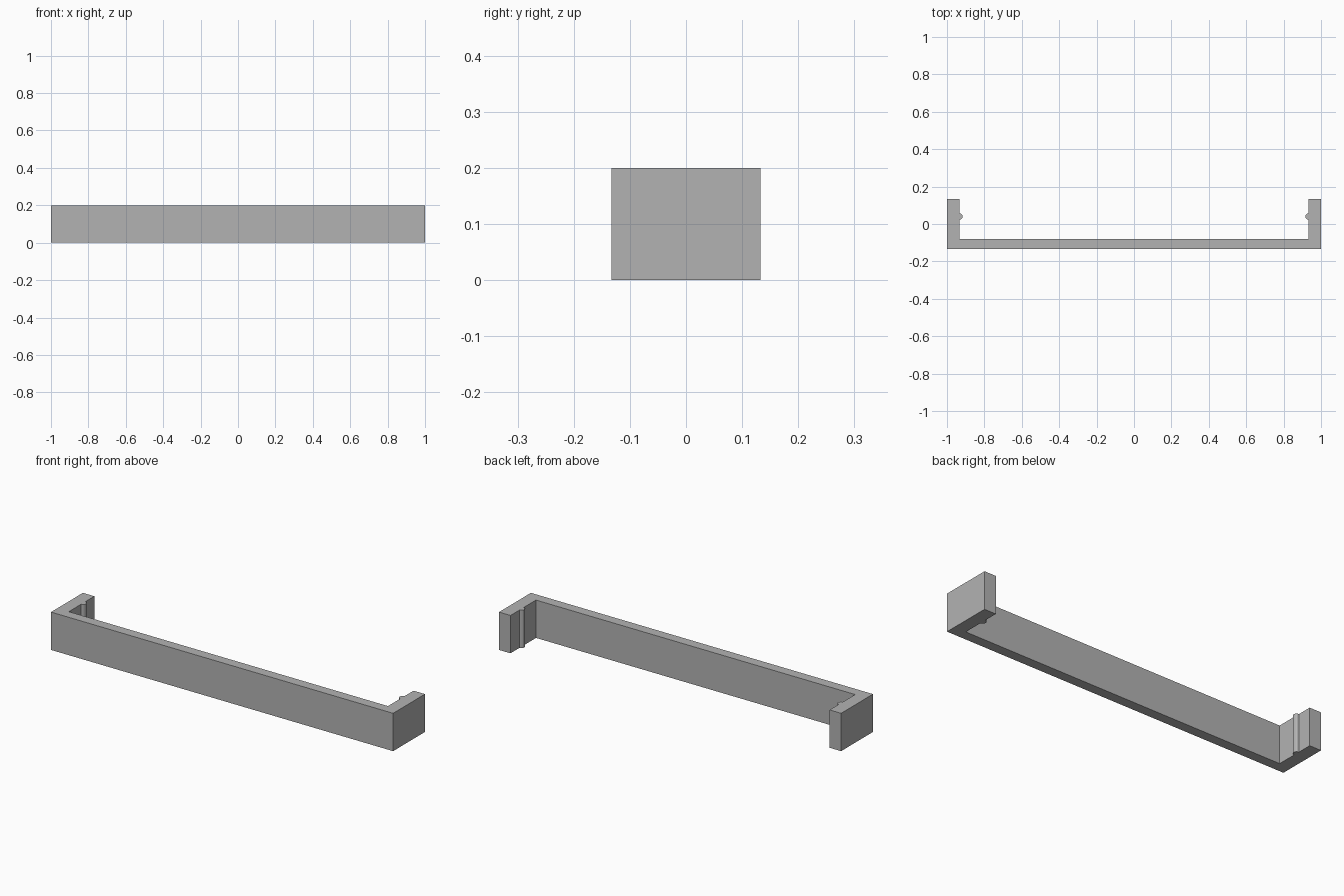
import bpy
import bmesh
from math import sin, cos, pi

HEIGHT = 0.2
BACK, FRONT, INNER_FRONT = 0.133, -0.133, -0.08
INNER = 0.933
RIDGE_Y, RIDGE_R, RIDGE_STEPS = 0.04, 0.017, 6

cube = bpy.data.objects.get("Cube")
if cube:
    bpy.data.objects.remove(cube, do_unlink=True)

grey = bpy.data.materials.new("plain grey")
grey.use_nodes = True
colour = (0.45, 0.45, 0.45, 1)
grey.diffuse_color = colour
grey.node_tree.nodes["Principled BSDF"].inputs["Base Color"].default_value = colour

# Left half of the clip outline, with a rounded snap ridge inside the arm
half = [(1, FRONT), (1, BACK), (INNER, BACK)]
for i in range(RIDGE_STEPS + 1):
    a = pi * i / RIDGE_STEPS
    half.append((INNER - RIDGE_R * sin(a), RIDGE_Y + RIDGE_R * cos(a)))
half.append((INNER, INNER_FRONT))
outline = half + [(-x, y) for x, y in reversed(half)]

# Extrude the mirrored outline into the bracket
bm = bmesh.new()
base = bm.faces.new([bm.verts.new((x, y, 0)) for x, y in outline])
top = bmesh.ops.extrude_face_region(bm, geom=[base], use_keep_orig=True)
verts = [g for g in top["geom"] if isinstance(g, bmesh.types.BMVert)]
bmesh.ops.translate(bm, verts=verts, vec=(0, 0, HEIGHT))
bmesh.ops.recalc_face_normals(bm, faces=bm.faces)
mesh = bpy.data.meshes.new("clip_bracket")
bm.to_mesh(mesh)
bm.free()
mesh.materials.append(grey)
bracket = bpy.data.objects.new("clip_bracket", mesh)
bpy.context.collection.objects.link(bracket)
